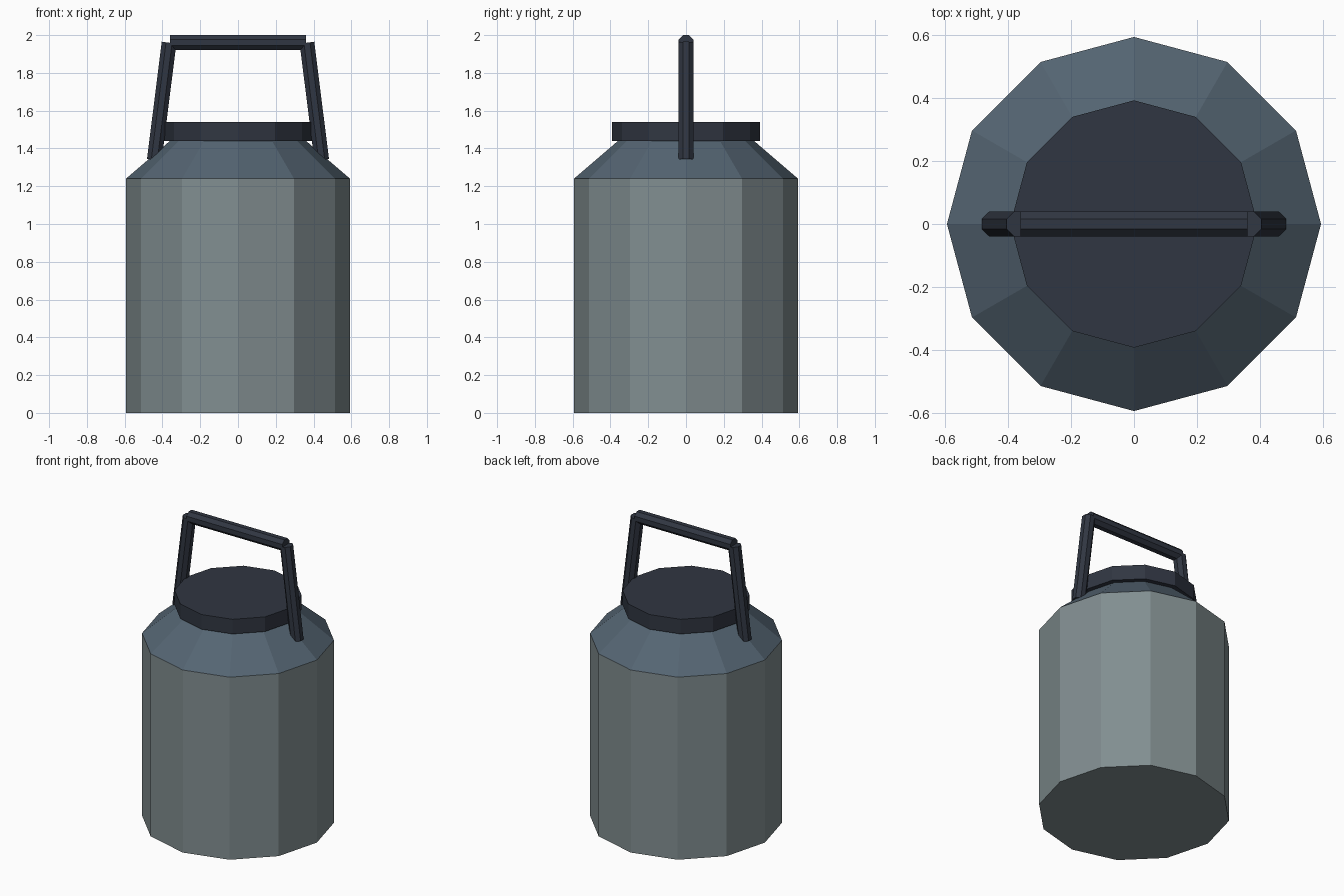
import bpy
import math
from mathutils import Matrix, Vector

if "Cube" in bpy.data.objects:
    bpy.data.objects.remove(bpy.data.objects["Cube"], do_unlink=True)

SIDES = 12


def make_material(name, colour):
    mat = bpy.data.materials.new(name)
    mat.use_nodes = True
    mat.diffuse_color = (*colour, 1)
    bsdf = next(n for n in mat.node_tree.nodes if n.type == 'BSDF_PRINCIPLED')
    bsdf.inputs["Base Color"].default_value = (*colour, 1)
    bsdf.inputs["Roughness"].default_value = 0.7
    return mat


grey = make_material("grey_green_metal", (0.22, 0.27, 0.28))
blue = make_material("slate_blue", (0.09, 0.13, 0.17))
dark = make_material("dark_navy", (0.03, 0.037, 0.054))


def frustum(name, r_low, r_high, z_low, z_high, mat):
    """Faceted upright ring section with closed ends."""
    bpy.ops.mesh.primitive_cone_add(
        vertices=SIDES, radius1=r_low, radius2=r_high, depth=z_high - z_low,
        location=(0, 0, (z_low + z_high) / 2))
    obj = bpy.context.object
    obj.name = name
    obj.data.materials.append(mat)
    return obj


def bar(name, start, end, apothem, mat):
    """Octagonal rod between two points, with flat sides facing outward."""
    start, end = Vector(start), Vector(end)
    axis = end - start
    half_turn = math.pi / 8
    bpy.ops.mesh.primitive_cylinder_add(
        vertices=8, radius=apothem / math.cos(half_turn), depth=axis.length)
    obj = bpy.context.object
    obj.name = name
    obj.data.transform(Matrix.Rotation(half_turn, 4, 'Z'))
    obj.rotation_euler = axis.to_track_quat('Z', 'Y').to_euler()
    obj.location = (start + end) / 2
    obj.data.materials.append(mat)
    return obj


# Container
frustum("body", 0.593, 0.593, 0, 1.24, grey)
frustum("shoulder", 0.593, 0.36, 1.24, 1.44, blue)
frustum("lid", 0.392, 0.392, 1.44, 1.54, dark)

# Carrying handle
for side, label in ((1, "left"), (-1, "right")):
    bar(f"handle_{label}_arm", (side * 0.443, 0, 1.34),
        (side * 0.365, 0, 1.96), 0.039, dark)
bar("handle_grip", (-0.36, 0, 1.961), (0.36, 0, 1.961), 0.039, dark)
